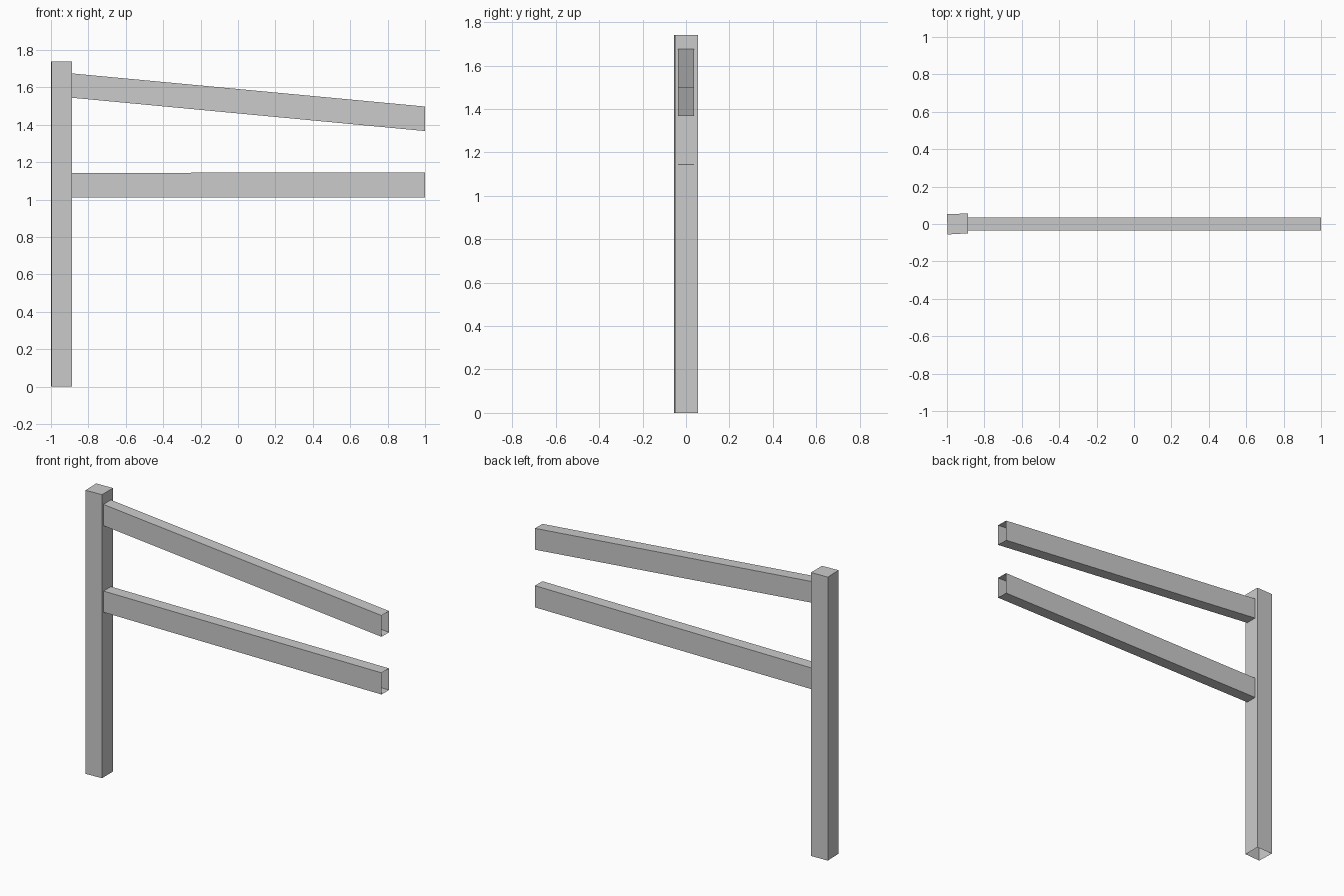
import bpy, bmesh

if "Cube" in bpy.data.objects:
    bpy.data.objects.remove(bpy.data.objects["Cube"])


def open_tube(name, start, end, cap_end=False):
    """Four-sided hollow tube between two matching rings."""
    bm = bmesh.new()
    a = [bm.verts.new(p) for p in start]
    b = [bm.verts.new(p) for p in end]
    for i in range(4):
        j = (i + 1) % 4
        bm.faces.new((a[i], a[j], b[j], b[i]))
    if cap_end:
        bm.faces.new(b)
    bmesh.ops.recalc_face_normals(bm, faces=bm.faces)
    # outward check: the face with the lowest y must point to the front
    front = min(bm.faces, key=lambda f: f.calc_center_median().y)
    if front.normal.y > 0:
        bmesh.ops.reverse_faces(bm, faces=bm.faces)
    me = bpy.data.meshes.new(name)
    bm.to_mesh(me)
    bm.free()
    ob = bpy.data.objects.new(name, me)
    bpy.context.collection.objects.link(ob)
    return ob


def rail_ring(x, z0, z1, y0=-0.036, y1=0.036):
    return [(x, y0, z0), (x, y1, z0), (x, y1, z1), (x, y0, z1)]


# Post: slightly skewed square section, open at the bottom, capped on top
section = [(-0.996, -0.056), (-0.888, -0.050), (-0.888, 0.056), (-1.0, 0.053)]
open_tube("post",
          [(x, y, 0.0) for x, y in section],
          [(x, y, 1.74) for x, y in section], cap_end=True)

# Rails: hollow, open at both ends; the upper one slopes down
open_tube("upper_rail", rail_ring(-0.888, 1.545, 1.675), rail_ring(1.0, 1.367, 1.498))
open_tube("lower_rail", rail_ring(-0.888, 1.013, 1.143), rail_ring(1.0, 1.013, 1.146))
